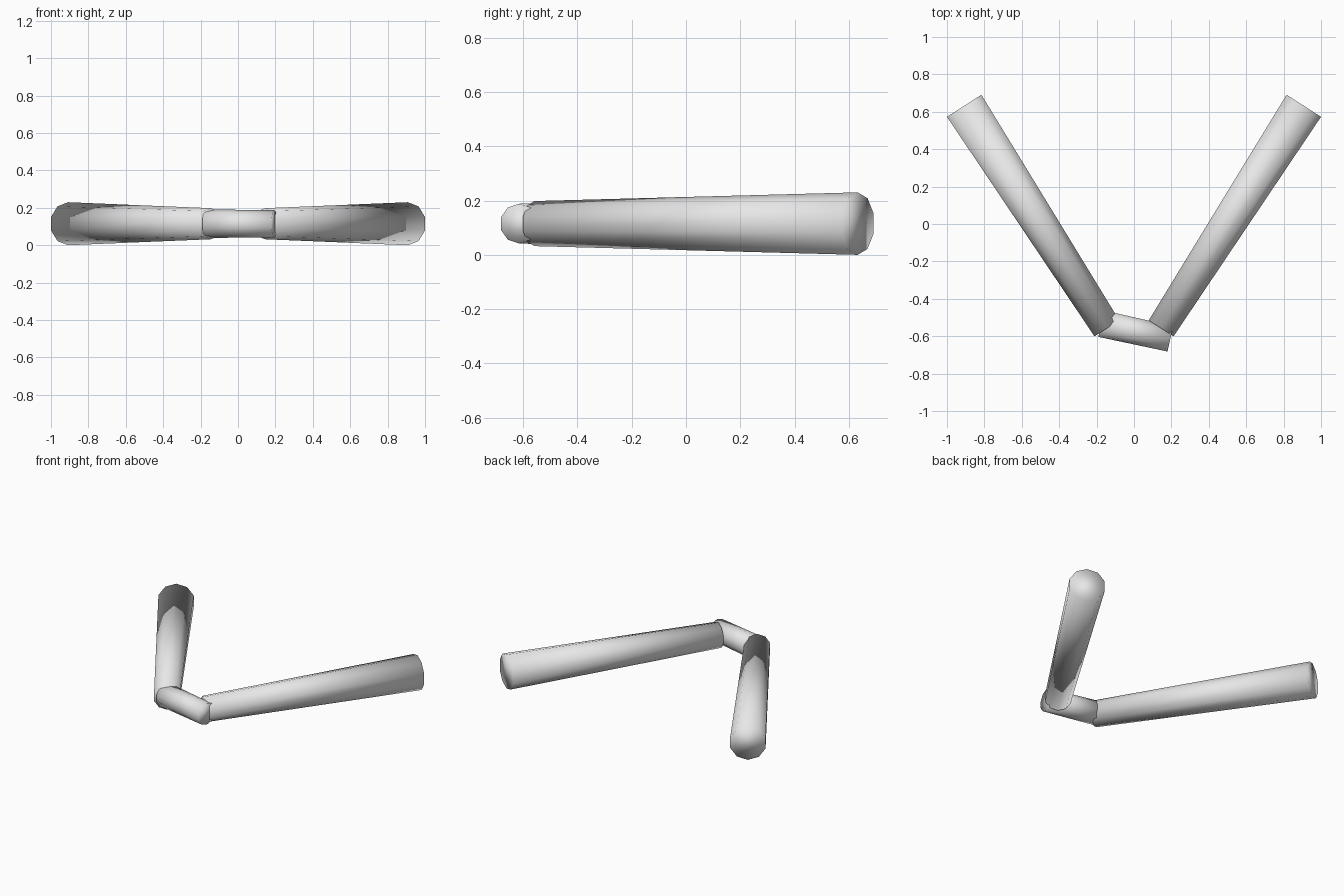
import bpy
import bmesh
from mathutils import Matrix, Vector

cube = bpy.data.objects.get("Cube")
if cube:
    bpy.data.objects.remove(cube, do_unlink=True)

SIDES = 10
AXIS_HEIGHT = 0.115

grey = bpy.data.materials.new("light_grey")
grey.use_nodes = True
colour = (0.8, 0.8, 0.8, 1.0)
grey.diffuse_color = colour
grey.node_tree.nodes["Principled BSDF"].inputs["Base Color"].default_value = colour


def tapered_rod(name, start, end, start_radius, end_radius):
    """Smooth ten-sided capped rod lying level, with one corner line on top."""
    a = Vector((*start, AXIS_HEIGHT))
    b = Vector((*end, AXIS_HEIGHT))
    along = (b - a).normalized()
    up = Vector((0, 0, 1))
    side = along.cross(up)
    # Columns: ring corner direction (up), sideways, rod direction
    frame = Matrix((up, -side, along)).transposed().to_4x4()
    if frame.determinant() < 0:
        frame = Matrix((up, side, along)).transposed().to_4x4()
    frame.translation = (a + b) / 2

    bm = bmesh.new()
    bmesh.ops.create_cone(bm, cap_ends=True, segments=SIDES,
                          radius1=start_radius, radius2=end_radius,
                          depth=(b - a).length)
    # Put the topmost ring corner exactly on the up direction
    corner = max(bm.verts, key=lambda v: v.co.x).co
    turn = -Vector((1, 0)).angle_signed(corner.xy)
    bmesh.ops.rotate(bm, verts=bm.verts, matrix=Matrix.Rotation(-turn, 3, "Z"))
    bm.transform(frame)
    bmesh.ops.recalc_face_normals(bm, faces=bm.faces)
    for face in bm.faces:
        face.smooth = True

    mesh = bpy.data.meshes.new(name)
    bm.to_mesh(mesh)
    bm.free()
    mesh.materials.append(grey)
    obj = bpy.data.objects.new(name, mesh)
    bpy.context.collection.objects.link(obj)
    return obj


# Two long arms spreading backwards, thicker at the far ends
for name, s in (("left_arm", 1), ("right_arm", -1)):
    tapered_rod(name, (s * 0.145, -0.558), (s * 0.908, 0.632), 0.083, 0.115)

# Short slanted link joining the arms at the front
tapered_rod("front_link", (-0.175, -0.533), (0.194, -0.614), 0.076, 0.073)
